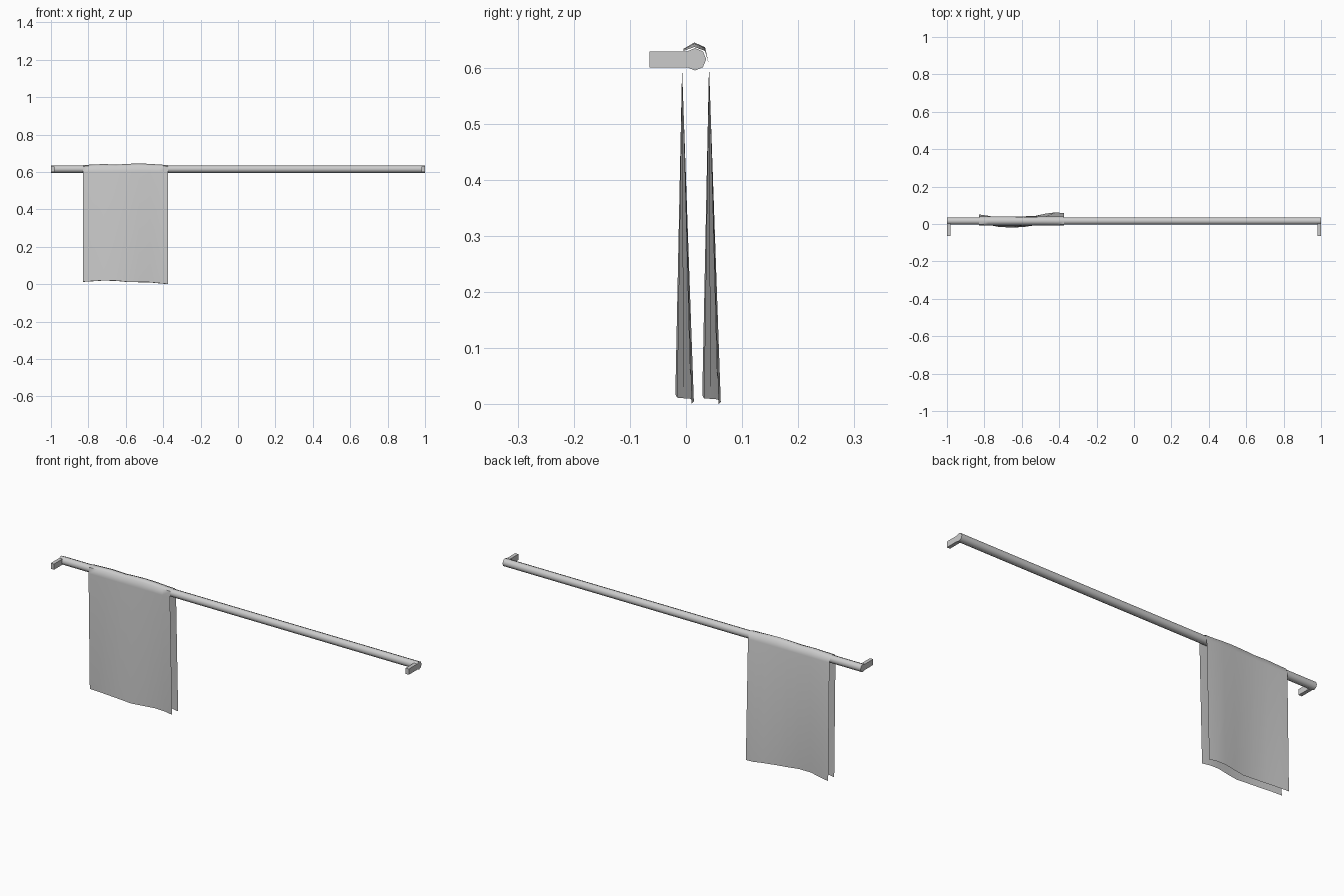
import bpy, math

if "Cube" in bpy.data.objects:
    bpy.data.objects.remove(bpy.data.objects["Cube"])


def smooth(obj, degrees):
    bpy.ops.object.select_all(action='DESELECT')
    obj.select_set(True)
    bpy.context.view_layer.objects.active = obj
    bpy.ops.object.shade_smooth_by_angle(angle=math.radians(degrees))


def add_mesh(name, verts, faces):
    mesh = bpy.data.meshes.new(name)
    mesh.from_pydata(verts, [], faces)
    obj = bpy.data.objects.new(name, mesh)
    bpy.context.collection.objects.link(obj)
    return obj


# Octagonal rail along x
bpy.ops.mesh.primitive_cylinder_add(vertices=8, radius=0.02, depth=2,
                                    location=(0, 0.016, 0.615),
                                    rotation=(0, math.pi / 2, 0))
rail = bpy.context.object
rail.name = "rail"
smooth(rail, 50)

# Wall brackets at both ends
for side, label in ((-1, "left"), (1, "right")):
    bpy.ops.mesh.primitive_cube_add(size=1, location=(side * 0.991, -0.0245, 0.6145))
    bracket = bpy.context.object
    bracket.name = label + "_bracket"
    bracket.scale = (0.018, 0.081, 0.029)

# Towel: columns of (x, sideways sway at the hem, top rise, hem height)
columns = [(-0.83, 0.009, 0.0, 0.013), (-0.78, 0.002, 0.002, 0.016),
           (-0.72, -0.010, 0.005, 0.020), (-0.65, -0.013, 0.002, 0.018),
           (-0.59, -0.010, 0.006, 0.012), (-0.53, 0.001, 0.008, 0.011),
           (-0.47, 0.014, 0.006, 0.010), (-0.42, 0.020, 0.002, 0.005),
           (-0.375, 0.016, 0.0, 0.001)]
# Fold over the rail as (y, z, share of the rise)
fold = [(-0.007, 0.600, 0), (-0.004, 0.630, 0.5), (0.015, 0.637, 1),
        (0.034, 0.630, 0.8), (0.041, 0.605, 0)]
verts = []
for x, sway, rise, hem in columns:
    verts.append((x, -0.006 + sway, hem))
    verts += [(x, y, z + rise * k) for y, z, k in fold]
    verts.append((x, 0.042 + sway, hem - 0.001))
n = len(fold) + 2
faces = [(c * n + r, (c + 1) * n + r, (c + 1) * n + r + 1, c * n + r + 1)
         for c in range(len(columns) - 1) for r in range(n - 1)]
towel = add_mesh("towel", verts, faces)
smooth(towel, 60)
